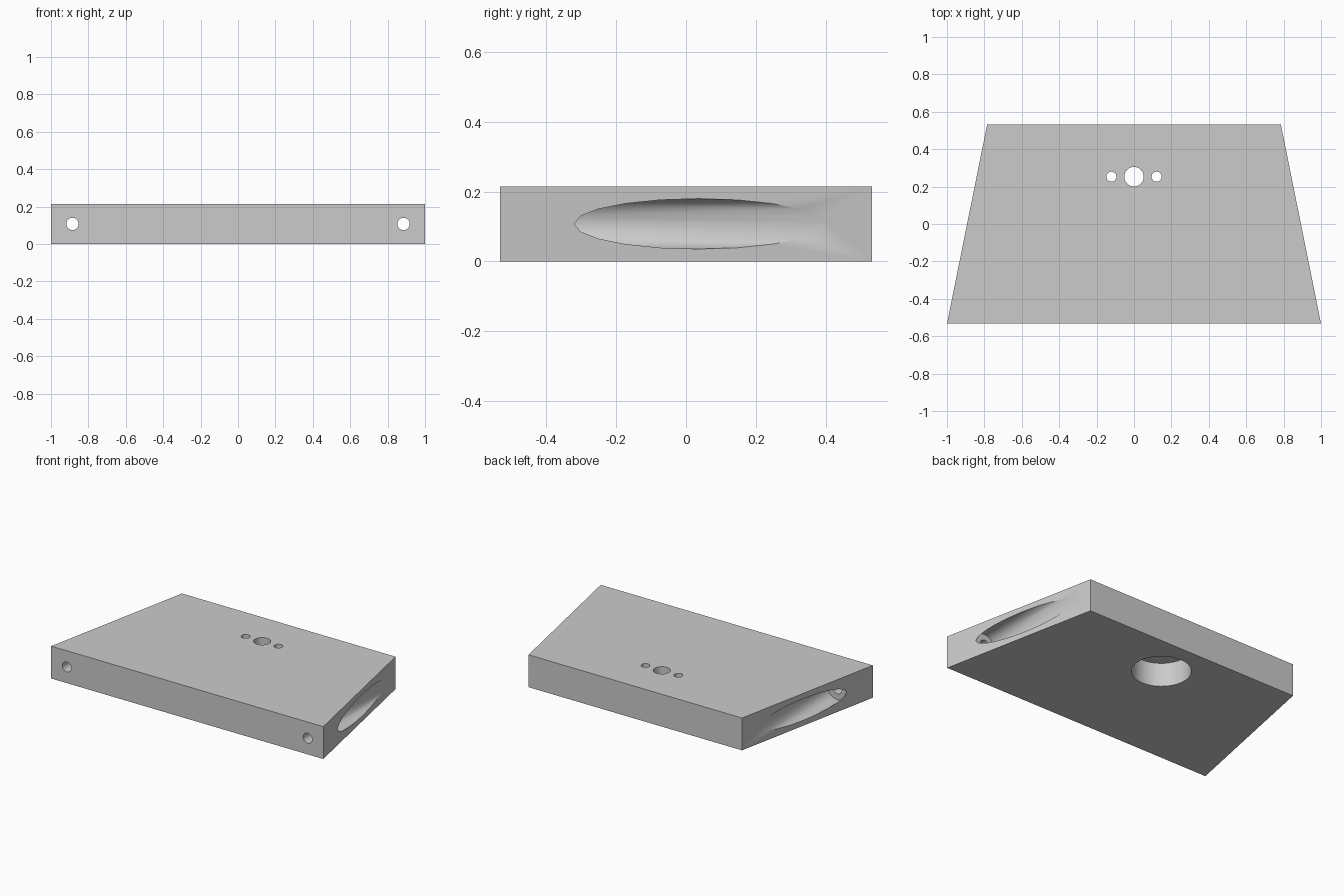
import bpy
import bmesh
from math import radians
from mathutils import Matrix

cube = bpy.data.objects.get("Cube")
if cube:
    bpy.data.objects.remove(cube, do_unlink=True)

GREY = (0.6, 0.6, 0.6, 1.0)
metal = bpy.data.materials.new("plain_grey")
metal.use_nodes = True
metal.diffuse_color = GREY
metal.node_tree.nodes["Principled BSDF"].inputs["Base Color"].default_value = GREY

THICK = 0.215
HALF_DEPTH = 0.533


def add_object(name, bm):
    mesh = bpy.data.meshes.new(name)
    bmesh.ops.recalc_face_normals(bm, faces=bm.faces)
    bm.to_mesh(mesh)
    bm.free()
    mesh.materials.append(metal)
    obj = bpy.data.objects.new(name, mesh)
    bpy.context.collection.objects.link(obj)
    return obj


def drill(plate, axis, start, end, radius, center, sides=32):
    """Cut a round hole along y or z between start and end."""
    bm = bmesh.new()
    bmesh.ops.create_cone(bm, cap_ends=True, segments=sides, radius1=radius,
                          radius2=radius, depth=end - start)
    middle = (start + end) / 2
    if axis == "y":
        bmesh.ops.rotate(bm, verts=bm.verts, matrix=Matrix.Rotation(radians(90), 3, "X"))
        offset = (center[0], middle, center[1])
    else:
        offset = (center[0], center[1], middle)
    bmesh.ops.translate(bm, verts=bm.verts, vec=offset)
    cutter = add_object("hole_cutter", bm)
    cutter.hide_render = True
    mod = plate.modifiers.new("hole", "BOOLEAN")
    mod.operation = "DIFFERENCE"
    mod.solver = "EXACT"
    mod.object = cutter
    bpy.ops.object.modifier_apply(modifier=mod.name)
    bpy.data.objects.remove(cutter, do_unlink=True)


# Tapered plate: wide at the front, narrow at the back
bm = bmesh.new()
outline = [(-1, -HALF_DEPTH), (1, -HALF_DEPTH), (0.785, HALF_DEPTH), (-0.785, HALF_DEPTH)]
base = bm.faces.new([bm.verts.new((x, y, 0)) for x, y in outline])
top = bmesh.ops.extrude_face_region(bm, geom=[base])["geom"]
bmesh.ops.translate(bm, vec=(0, 0, THICK),
                    verts=[v for v in top if isinstance(v, bmesh.types.BMVert)])
plate = add_object("mounting_plate", bm)
bpy.ops.object.select_all(action="DESELECT")
plate.select_set(True)
bpy.context.view_layer.objects.active = plate

# Screw holes from the front, opening into wide bores that break out of the sides
for side in (-1, 1):
    spot = (side * 0.885, THICK / 2)
    drill(plate, "y", -0.325, 0.7, 0.072, spot, sides=20)
    drill(plate, "y", -0.6, -0.2, 0.033, spot)

# Round pocket underneath, with a centre hole and two small holes above it
drill(plate, "z", -0.1, 0.157, 0.178, (0, 0.253), sides=48)
for x, radius in ((0, 0.052), (-0.121, 0.027), (0.121, 0.027)):
    drill(plate, "z", 0.1, 0.3, radius, (x, 0.253))

bpy.ops.object.shade_smooth_by_angle(angle=radians(30))
